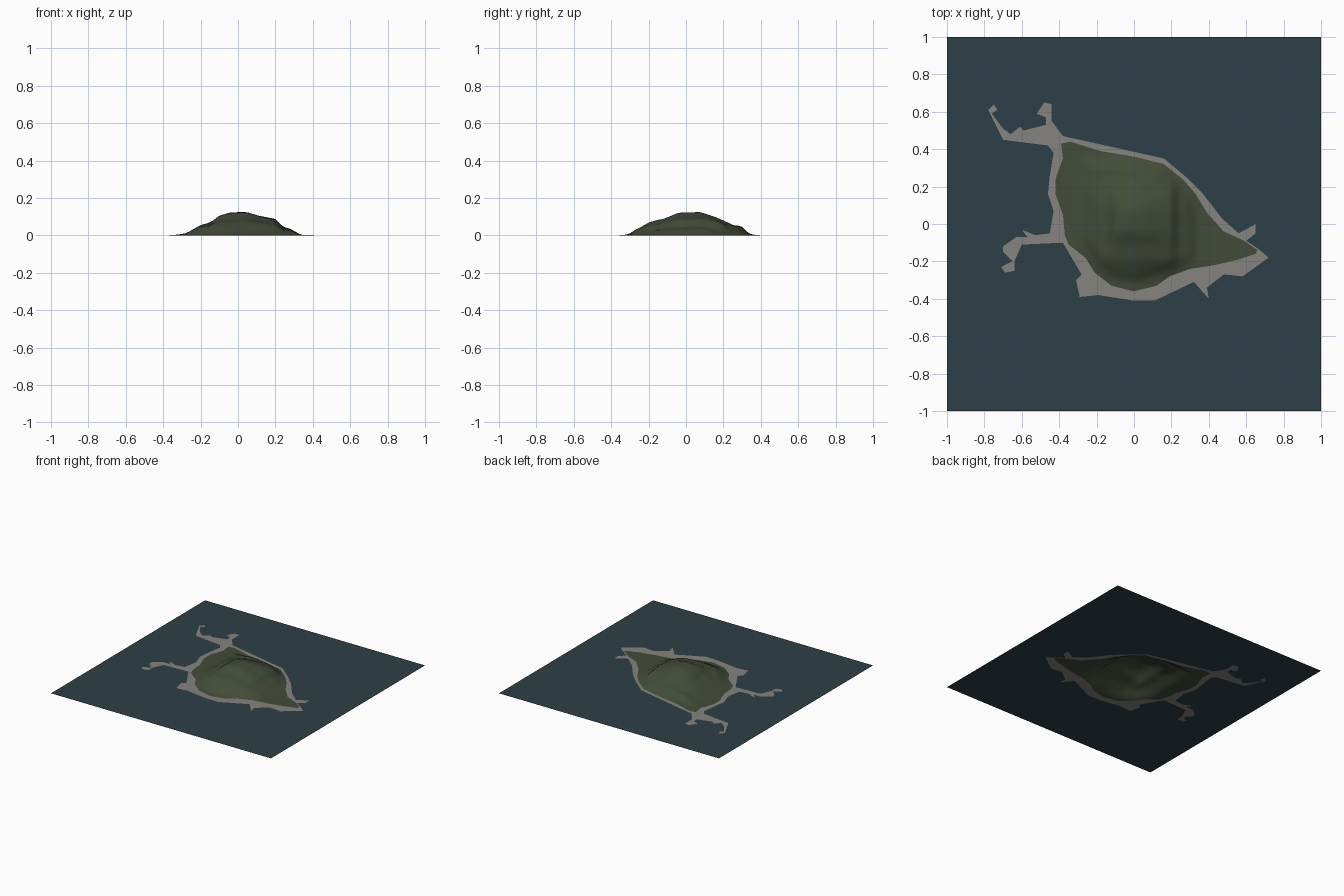
import bpy
from mathutils import Vector, noise
from mathutils.geometry import delaunay_2d_cdt

if "Cube" in bpy.data.objects:
    bpy.data.objects.remove(bpy.data.objects["Cube"])

# Outlines in hundredths of a unit, seen from above
SHORE = [(-75, 64), (-73, 61), (-76, 59), (-70, 51), (-66, 48), (-61, 52), (-59, 50), (-47, 53),
         (-47, 57), (-52, 59), (-48, 65), (-44, 64), (-44, 55), (-38, 47), (16, 35), (28, 25),
         (37, 16), (47, 3), (56, -5), (65, 0), (65, -5), (60, -9), (66, -13), (72, -18),
         (58, -28), (48, -27), (39, -34), (40, -40), (32, -31), (11, -41), (0, -41), (-19, -38),
         (-29, -39), (-31, -30), (-28, -27), (-38, -10), (-60, -11), (-64, -20), (-64, -25), (-69, -26),
         (-71, -23), (-65, -20), (-70, -15), (-70, -12), (-63, -7), (-57, -7), (-60, -3), (-53, -6),
         (-45, -5), (-43, 7), (-46, 16), (-45, 26), (-43, 38), (-46, 42), (-70, 45), (-78, 61)]
GRASS = [(-39, 43), (-34, 44), (-18, 39), (0, 36), (16, 32), (26, 24), (33, 16), (39, 6),
         (48, -4), (59, -9), (66, -14), (65, -16), (56, -19), (43, -22), (30, -24), (19, -28),
         (12, -33), (0, -36), (-12, -33), (-21, -26), (-26, -18), (-35, -11), (-37, -6), (-38, 5),
         (-42, 16), (-42, 24), (-38, 35)]
# Skyline of the hill from the front (x, height) and from the right (y, height)
FRONT = [(-.36, 0), (-.28, .01), (-.2, .055), (-.15, .066), (-.1, .105), (-.04, .123), (.05, .123),
         (.1, .108), (.2, .085), (.24, .042), (.28, .035), (.34, 0)]
SIDE = [(-.36, 0), (-.3, .014), (-.2, .065), (-.12, .085), (-.04, .121), (.08, .123), (.15, .1),
        (.22, .068), (.25, .053), (.3, .053), (.35, .015), (.39, 0)]


def scaled(points):
    return [Vector((x / 100, y / 100)) for x, y in points]


def inside(p, poly):
    hit = False
    for a, b in zip(poly, poly[1:] + poly[:1]):
        if (a.y > p.y) != (b.y > p.y) and p.x < a.x + (p.y - a.y) * (b.x - a.x) / (b.y - a.y):
            hit = not hit
    return hit


def edge_distance(p, poly):
    best = 9
    for a, b in zip(poly, poly[1:] + poly[:1]):
        d = b - a
        t = max(0, min(1, (p - a).dot(d) / d.length_squared))
        best = min(best, (a + d * t - p).length)
    return best


def skyline(t, prof):
    for (a, h), (b, k) in zip(prof, prof[1:]):
        if a <= t <= b:
            return h + (k - h) * (t - a) / (b - a)
    return 0


shore, grass = scaled(SHORE), scaled(GRASS)


def height(p):
    if not inside(p, grass):
        return 0
    f, g = skyline(p.x, FRONT), skyline(p.y, SIDE)
    h = 0.4 * min(f, g) + 0.6 * f * g / 0.123
    bumps = 1 + 0.22 * noise.noise(Vector((p.x * 9, p.y * 9, 3))) * (1 - h / 0.13)
    return h * bumps * min(1, edge_distance(p, grass) / 0.08)


# One triangulated sheet: sea corners, both outlines, and a grid inside the grass
points, edges = [], []
for loop in ([Vector(c) for c in ((-1, -1), (1, -1), (1, 1), (-1, 1))], shore, grass):
    n, s = len(loop), len(points)
    points += loop
    edges += [(s + i, s + (i + 1) % n) for i in range(n)]
STEP = 0.025
for i in range(-20, 30):
    for j in range(-16, 20):
        p = Vector(((i + 0.5 * (j % 2)) * STEP, j * STEP))
        if inside(p, grass) and edge_distance(p, grass) > 0.01:
            points.append(p)
verts, _, faces, *_ = delaunay_2d_cdt(points, edges, [], 0, 1e-5)

# Sort the triangles into sea, beach and hill
parts = {"sea": [], "beach": [], "hill": []}
for f in faces:
    c = sum((verts[i] for i in f), Vector((0, 0))) / len(f)
    parts["hill" if inside(c, grass) else "beach" if inside(c, shore) else "sea"].append(list(f))

COLOURS = {"sea": ("deep water", (0.027, 0.051, 0.063)),
           "beach": ("grey sand", (0.24, 0.23, 0.21)),
           "hill": ("dark grass", (0.056, 0.072, 0.042))}
for name, tris in parts.items():
    used = sorted({i for f in tris for i in f})
    index = {v: k for k, v in enumerate(used)}
    on_hill = name == "hill"
    mesh = bpy.data.meshes.new(name)
    mesh.from_pydata([(*verts[i], height(verts[i]) if on_hill else 0) for i in used], [],
                     [[index[i] for i in f] for f in tris])
    mesh.polygons.foreach_set("use_smooth", [on_hill] * len(tris))
    label, rgb = COLOURS[name]
    mat = bpy.data.materials.new(label)
    mat.diffuse_color = (*rgb, 1)
    mat.use_nodes = True
    mat.node_tree.nodes["Principled BSDF"].inputs["Base Color"].default_value = mat.diffuse_color
    mesh.materials.append(mat)
    bpy.context.collection.objects.link(bpy.data.objects.new(name, mesh))
